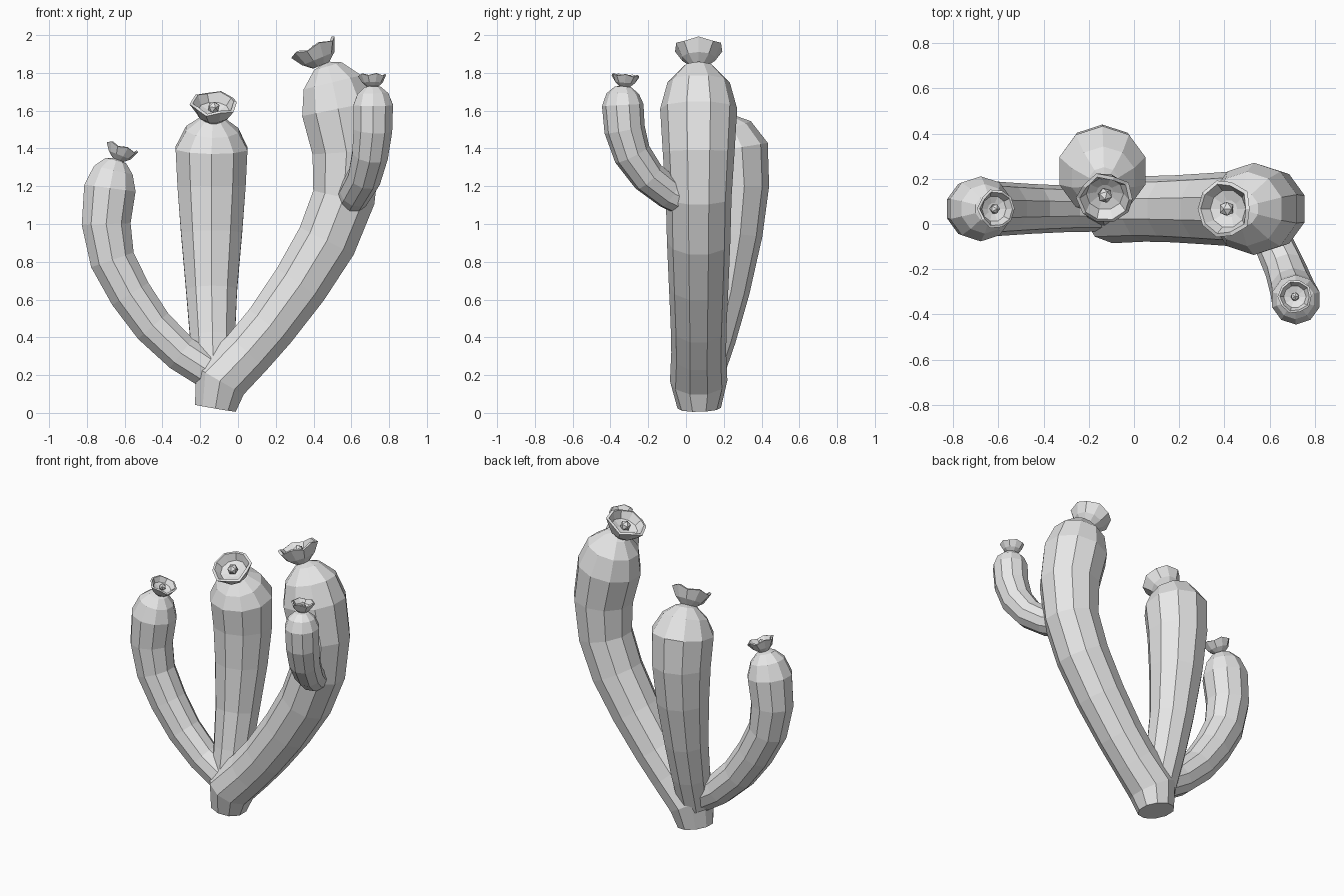
import bpy, bmesh, math
from mathutils import Vector, Matrix

cube = bpy.data.objects.get("Cube")
if cube:
    bpy.data.objects.remove(cube, do_unlink=True)

UP = Vector((0, 0, 1))
grey = bpy.data.materials.new("plain_grey")
grey.use_nodes = True
colour = (0.8, 0.8, 0.8, 1)
grey.diffuse_color = colour
grey.node_tree.nodes["Principled BSDF"].inputs["Base Color"].default_value = colour


def finish(bm, name):
    bmesh.ops.recalc_face_normals(bm, faces=bm.faces)
    mesh = bpy.data.meshes.new(name)
    bm.to_mesh(mesh)
    bm.free()
    mesh.materials.append(grey)
    obj = bpy.data.objects.new(name, mesh)
    bpy.context.scene.collection.objects.link(obj)
    return obj


def bridge(bm, a, b):
    n = len(a)
    for i in range(n):
        bm.faces.new((a[i], a[(i + 1) % n], b[(i + 1) % n], b[i]))


def fan(bm, ring, point):
    tip = bm.verts.new(point)
    for i in range(len(ring)):
        bm.faces.new((ring[i], ring[(i + 1) % len(ring)], tip))


def stem(name, path, sides=10):
    """Faceted tube through (x, y, z, radius) stations, ending in a point."""
    bm = bmesh.new()
    pts = [Vector(p[:3]) for p in path]
    rings = []
    for i in range(len(pts) - 1):
        tangent = pts[i + 1] - pts[max(i - 1, 0)]
        turn = UP.rotation_difference(tangent)
        ring = []
        for k in range(sides):
            a = math.tau * (k + 0.5) / sides
            offset = Vector((math.cos(a), math.sin(a), 0)) * path[i][3]
            ring.append(bm.verts.new(pts[i] + turn @ offset))
        rings.append(ring)
    for a, b in zip(rings, rings[1:]):
        bridge(bm, a, b)
    bm.faces.new(rings[0])
    fan(bm, rings[-1], pts[-1])
    return finish(bm, name)


# Flower section: (radius, height, ripple) from the neck over the rim and inside
CUP = [(0.36, 0, 0), (0.72, 0.3, 0), (1, 0.82, 0.07), (0.87, 0.86, 0.07),
       (0.66, 0.5, 0), (0.3, 0.38, 0)]


def flower(name, base, axis, size, sides=10):
    bm = bmesh.new()
    rings = []
    for radius, height, ripple in CUP:
        ring = []
        for k in range(sides):
            a = math.tau * k / sides
            wave = ripple * (-1) ** k
            r = radius - wave * 0.4
            ring.append(bm.verts.new((r * math.cos(a), r * math.sin(a), height + wave)))
        rings.append(ring)
    for a, b in zip(rings, rings[1:]):
        bridge(bm, a, b)
    bm.faces.new(rings[0])
    fan(bm, rings[-1], (0, 0, 0.36))
    # Central bud
    bmesh.ops.create_icosphere(bm, subdivisions=1, radius=0.27,
                               matrix=Matrix.Translation((0, 0, 0.62)))
    turn = UP.rotation_difference(Vector(axis)).to_matrix().to_4x4()
    bm.transform(Matrix.Translation(base) @ turn @ Matrix.Scale(size, 4))
    return finish(bm, name)


# Main trunk sweeping up into the tall arm
stem("tall_arm", [
    (-0.12, 0.07, 0.025, 0.115), (-0.095, 0.067, 0.17, 0.152), (0.05, 0.067, 0.32, 0.145),
    (0.17, 0.067, 0.46, 0.148), (0.33, 0.067, 0.68, 0.158), (0.47, 0.067, 0.91, 0.168),
    (0.56, 0.067, 1.14, 0.174), (0.575, 0.067, 1.38, 0.19), (0.53, 0.067, 1.61, 0.204),
    (0.50, 0.067, 1.75, 0.165), (0.475, 0.067, 1.835, 0.08), (0.468, 0.067, 1.86, 0)])

# Middle column, bulging backwards
stem("middle_column", [
    (-0.13, 0.08, 0.18, 0.11), (-0.135, 0.14, 0.4, 0.125), (-0.14, 0.195, 0.65, 0.142),
    (-0.14, 0.235, 0.95, 0.17), (-0.14, 0.25, 1.2, 0.19), (-0.14, 0.235, 1.4, 0.2),
    (-0.137, 0.205, 1.5, 0.145), (-0.134, 0.185, 1.555, 0.07), (-0.133, 0.18, 1.575, 0)])

# Short arm on the model's right
stem("short_arm", [
    (-0.12, 0.067, 0.2, 0.1), (-0.30, 0.067, 0.315, 0.103), (-0.45, 0.067, 0.46, 0.11),
    (-0.57, 0.067, 0.63, 0.118), (-0.665, 0.067, 0.81, 0.125), (-0.698, 0.067, 1.0, 0.136),
    (-0.678, 0.067, 1.19, 0.144), (-0.66, 0.067, 1.285, 0.11), (-0.646, 0.067, 1.335, 0.06),
    (-0.642, 0.067, 1.35, 0)])

# Small branch in front of the tall arm
stem("side_branch", [
    (0.59, 0.0, 1.12, 0.085), (0.62, -0.09, 1.165, 0.087), (0.67, -0.2, 1.25, 0.092),
    (0.70, -0.285, 1.37, 0.1), (0.714, -0.325, 1.5, 0.108), (0.716, -0.335, 1.63, 0.11),
    (0.714, -0.335, 1.69, 0.086), (0.713, -0.333, 1.725, 0.045), (0.713, -0.333, 1.735, 0)])

# One flower on each tip
flower("tall_arm_flower", (0.44, 0.067, 1.84), (-0.38, 0, 0.92), 0.128)
flower("middle_flower", (-0.13, 0.165, 1.55), (0.02, -0.5, 0.86), 0.125)
flower("short_arm_flower", (-0.635, 0.067, 1.34), (0.36, 0, 0.93), 0.087)
flower("side_branch_flower", (0.712, -0.325, 1.725), (0, 0.08, 1), 0.075)
